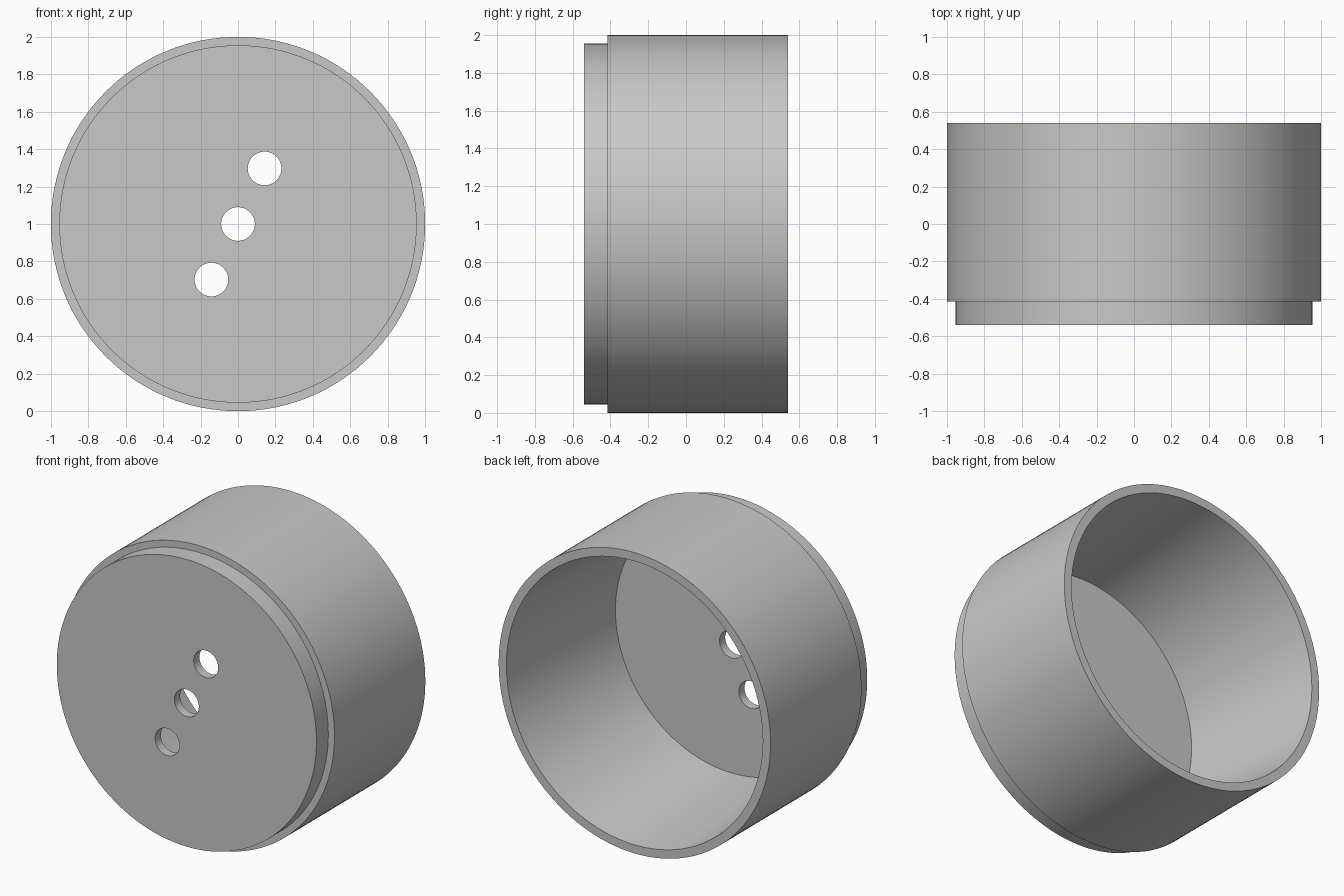
import bpy, bmesh, math
from mathutils import Matrix

cube = bpy.data.objects.get("Cube")
if cube:
    bpy.data.objects.remove(cube, do_unlink=True)

SIDES = 128
FRONT, STEP, BACK = -0.54, -0.415, 0.54
FLOOR = FRONT + 0.06
HOLE_R = 0.09

grey = bpy.data.materials.new("plain grey")
grey.use_nodes = True
colour = (0.58, 0.58, 0.58, 1)
grey.diffuse_color = colour
grey.node_tree.nodes["Principled BSDF"].inputs["Base Color"].default_value = colour


def lathe(name, profile):
    """Revolve a (radius, y) profile around the y axis through z = 1."""
    bm = bmesh.new()
    rings = []
    for r, y in profile:
        if r == 0:
            rings.append([bm.verts.new((0, y, 1))])
            continue
        angles = [2 * math.pi * i / SIDES for i in range(SIDES)]
        rings.append([bm.verts.new((r * math.cos(a), y, 1 + r * math.sin(a))) for a in angles])
    for a, b in zip(rings, rings[1:]):
        for i in range(SIDES):
            j = (i + 1) % SIDES
            if len(a) == 1:
                bm.faces.new((a[0], b[i], b[j]))
            elif len(b) == 1:
                bm.faces.new((a[i], b[0], a[j]))
            else:
                bm.faces.new((a[i], b[i], b[j], a[j]))
    bmesh.ops.recalc_face_normals(bm, faces=bm.faces)
    mesh = bpy.data.meshes.new(name)
    bm.to_mesh(mesh)
    bm.free()
    mesh.materials.append(grey)
    obj = bpy.data.objects.new(name, mesh)
    bpy.context.collection.objects.link(obj)
    return obj


# Open cup with a narrower lip around its closed front and a tapered bore
cup = lathe("round_cup", [(0, FRONT), (0.955, FRONT), (0.955, STEP), (1, STEP),
                          (1, BACK), (0.943, BACK), (0.855, FLOOR), (0, FLOOR)])

# Cutter for the slanted row of three holes
bm = bmesh.new()
for k in (-1, 0, 1):
    place = Matrix.Translation((0.142 * k, FRONT, 1 + 0.297 * k)) @ Matrix.Rotation(math.pi / 2, 4, 'X')
    bmesh.ops.create_cone(bm, cap_ends=True, segments=48, radius1=HOLE_R,
                          radius2=HOLE_R, depth=0.4, matrix=place)
mesh = bpy.data.meshes.new("hole_cutter")
bm.to_mesh(mesh)
bm.free()
mesh.materials.append(grey)
cutter = bpy.data.objects.new("hole_cutter", mesh)
bpy.context.collection.objects.link(cutter)

cut = cup.modifiers.new("holes", 'BOOLEAN')
cut.object = cutter
cut.operation = 'DIFFERENCE'
cut.solver = 'EXACT'

# Apply the cut, then remove the cutter and smooth the round walls
bpy.context.view_layer.objects.active = cup
cup.select_set(True)
bpy.ops.object.modifier_apply(modifier=cut.name)
bpy.data.objects.remove(cutter, do_unlink=True)
bpy.ops.object.shade_smooth_by_angle(angle=math.radians(30))
